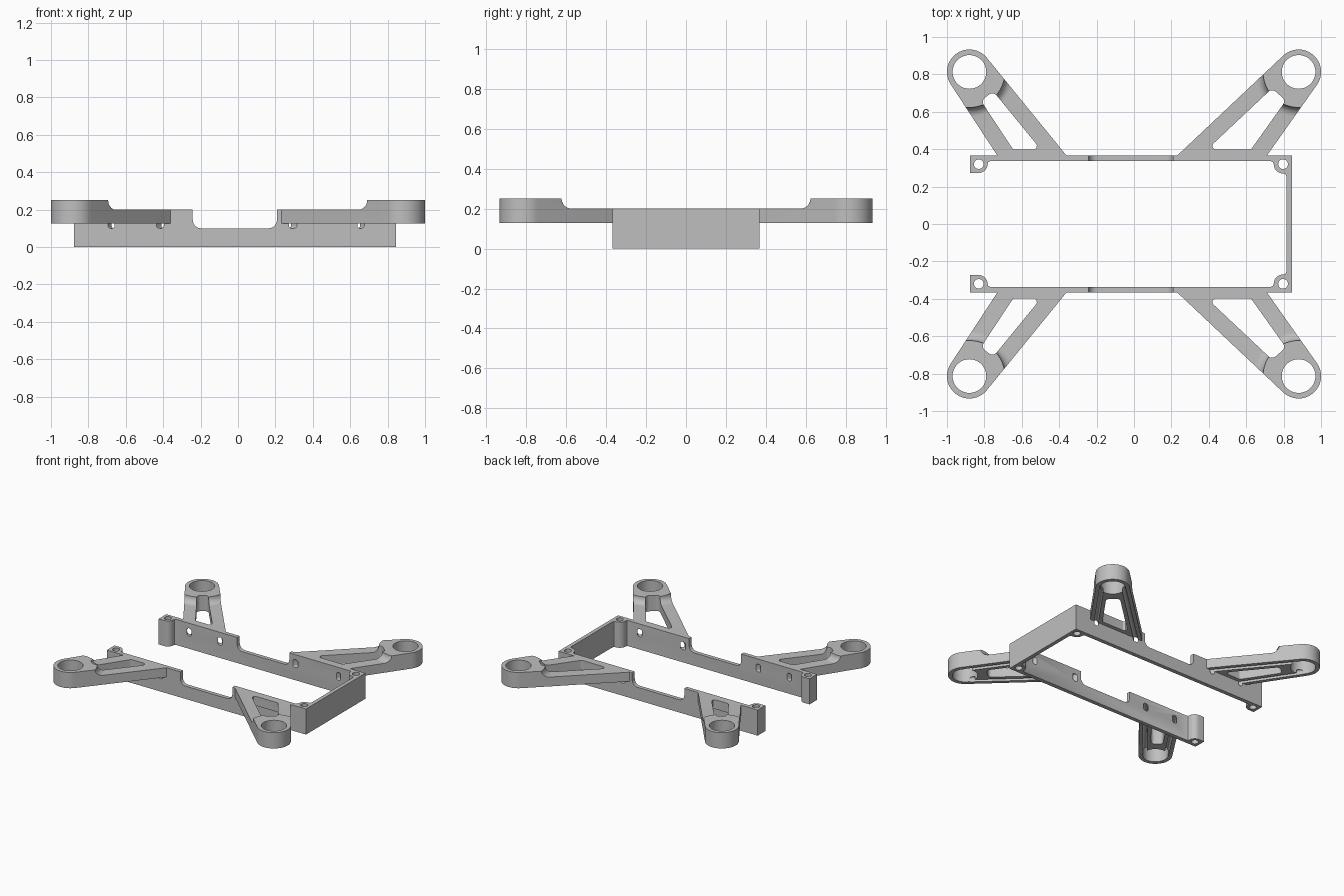
import bpy, bmesh, math
from mathutils import Vector

if "Cube" in bpy.data.objects:
    bpy.data.objects.remove(bpy.data.objects["Cube"])

grey = bpy.data.materials.new("light grey plastic")
grey.use_nodes = True
GREY = (0.52, 0.52, 0.52, 1)
grey.diffuse_color = GREY
grey.node_tree.nodes["Principled BSDF"].inputs["Base Color"].default_value = GREY

RAIL_Y, TOP, ARM_LOW, PAD_TOP = 0.367, 0.2, 0.127, 0.25
RING = Vector((0.88, 0.813))
RING_R, HOLE_R, STRUT = 0.12, 0.09, 0.087


def polar(angle, r=1.0, c=(0, 0)):
    return Vector((c[0] + r * math.cos(angle), c[1] + r * math.sin(angle)))


def arc(c, r, a, b, n):
    return [polar(a + (b - a) * i / n, r, c) for i in range(n + 1)]


def rounded(corners, n=6):
    """Fillet a closed list of (x, y, radius) corners."""
    pts = []
    for i, (x, y, r) in enumerate(corners):
        p = Vector((x, y))
        if r == 0:
            pts.append(p)
            continue
        a = (Vector(corners[i - 1][:2]) - p).normalized()
        b = (Vector(corners[(i + 1) % len(corners)][:2]) - p).normalized()
        half = a.angle(b) / 2
        c = p + (a + b).normalized() * (r / math.sin(half))
        s, e = (p + d * (r / math.tan(half)) - c for d in (a, b))
        pts += [c + s.lerp(e, k / n).normalized() * r for k in range(n + 1)]
    return pts


def finish(bm, name):
    bmesh.ops.recalc_face_normals(bm, faces=bm.faces)
    me = bpy.data.meshes.new(name)
    bm.to_mesh(me)
    bm.free()
    me.materials.append(grey)
    ob = bpy.data.objects.new(name, me)
    bpy.context.collection.objects.link(ob)
    return ob


def prism(name, pts, place, depth):
    """Extrude a 2D outline; place maps it into space."""
    bm = bmesh.new()
    face = bm.faces.new([bm.verts.new(place(p)) for p in pts])
    new = bmesh.ops.extrude_face_region(bm, geom=[face])["geom"]
    bmesh.ops.translate(bm, vec=depth, verts=[v for v in new if isinstance(v, bmesh.types.BMVert)])
    return finish(bm, name)


def upright(name, pts, z0, z1, sx=1, sy=1):
    return prism(name, pts, lambda p: Vector((sx * p.x, sy * p.y, z0)), Vector((0, 0, z1 - z0)))


def pad_step_cutter(sx, sy):
    """Revolved cutter leaving a raised pad with a concave foot."""
    prof = [Vector((0.19, 0.3))] + arc((0.24, 0.25), 0.05, math.pi, 1.5 * math.pi, 8)
    prof += [Vector((1.1, TOP)), Vector((1.1, 0.3))]
    bm = bmesh.new()
    verts = [bm.verts.new((p.x, 0, p.y)) for p in prof]
    edges = [bm.edges.new((verts[i - 1], verts[i])) for i in range(len(verts))]
    bmesh.ops.spin(bm, geom=verts + edges, cent=(0, 0, 0), axis=(0, 0, 1),
                   angle=2 * math.pi, steps=72)
    bmesh.ops.remove_doubles(bm, verts=bm.verts, dist=0.0001)
    bmesh.ops.translate(bm, vec=(sx * RING.x, sy * RING.y, 0), verts=bm.verts)
    return finish(bm, "pad_step_cutter")


def cut(ob, cutters):
    for c in cutters:
        c.hide_render = True
        mod = ob.modifiers.new("cut", "BOOLEAN")
        mod.operation, mod.solver, mod.object = "DIFFERENCE", "EXACT", c
    bpy.context.view_layer.update()
    me = bpy.data.meshes.new_from_object(ob.evaluated_get(bpy.context.evaluated_depsgraph_get()))
    ob.modifiers.clear()
    ob.data = me


def discard(obs):
    for o in obs:
        bpy.data.objects.remove(o)


def smooth(ob):
    bpy.ops.object.select_all(action="DESELECT")
    ob.select_set(True)
    bpy.context.view_layer.objects.active = ob
    bpy.ops.object.shade_smooth_by_angle(angle=math.radians(30))


def arm(name, sx, sy, near, far):
    """Forked motor arm; returns its wire channel cutters for the frame."""
    lines = []
    for x, side in ((near, 1), (far, -1)):
        base = Vector((x, RAIL_Y))
        d = RING - base
        lines.append((base, math.atan2(d.y, d.x) + side * math.asin(RING_R / d.length), side))
    a_near, a_far = lines[0][1], lines[1][1]
    axis = polar((a_near + a_far) / 2)

    # Outline from rail, round the motor ring, back to rail
    outline = [Vector((near, RAIL_Y - 0.002)), Vector((far, RAIL_Y - 0.002))]
    outline += arc(RING, RING_R, a_far - math.pi / 2, a_near + math.pi / 2, 32)
    body = upright(name, outline, ARM_LOW, PAD_TOP, sx, sy)

    # Pocket between the two struts, and a wire channel under each strut
    low, high, channels = [], [], []
    for base, ang, side in lines:
        d = polar(ang)
        inner = base + Vector((side * STRUT / math.sin(ang), 0))
        low.append(inner + d * (0.03 / d.y))
        high.append(inner + d * ((-0.16 - (inner - RING).dot(axis)) / d.dot(axis)))
        mid = base + Vector((side * STRUT / 2 / math.sin(ang), 0))
        start = mid - d * 0.1
        run = (RING - start).dot(d) - 0.03
        section = rounded([(-0.015, 0.1, 0.012), (0.015, 0.1, 0.012),
                           (0.015, 0.16, 0.012), (-0.015, 0.16, 0.012)], 4)
        channels.append(prism(
            "channel_cutter", section,
            lambda p: Vector((sx * (start.x - d.y * p.x), sy * (start.y + d.x * p.x), p.y)),
            Vector((sx * d.x, sy * d.y, 0)) * run))
    corners = [(*low[0], 0.02), (*low[1], 0.02), (*high[1], 0.028), (*high[0], 0.028)]
    pocket = upright("pocket_cutter", rounded(corners), 0, 0.4, sx, sy)
    bore = upright("bore_cutter", arc(RING, HOLE_R, 0, 2 * math.pi, 48)[:-1], 0, 0.4, sx, sy)
    step = pad_step_cutter(sx, sy)
    cut(body, [step, pocket, bore] + channels)
    discard([step, pocket, bore])
    smooth(body)
    return channels


# Four arms: the right pair is a narrower fork than the left pair
cutters = []
for sy, end in ((1, "back"), (-1, "front")):
    cutters += arm(end + "_left_arm", 1, sy, 0.23, 0.71)
    cutters += arm(end + "_right_arm", -1, sy, 0.36, 0.73)

# Open-ended frame: two rails, end wall and corner screw bosses in one outline
BOSS_Y, IN_Y = 0.32, 0.336
half = [Vector(p) for p in ((-0.877, RAIL_Y), (-0.877, 0.273))]
half += arc((-0.83, BOSS_Y), 0.047, -math.pi / 2, 0, 8)
half += [Vector(p) for p in ((-0.779, 0.331), (-0.768, IN_Y), (0.732, IN_Y), (0.743, 0.331))]
half += arc((0.797, BOSS_Y), 0.05, math.pi, 1.5 * math.pi, 8)
half += [Vector(p) for p in ((0.81, 0.266), (0.815, 0.253))]
outline = half + [Vector((p.x, -p.y)) for p in reversed(half)]
outline += [Vector((0.845, -RAIL_Y)), Vector((0.845, RAIL_Y))]
frame = upright("frame", outline, 0, TOP)

# Wide notch through both rails, and the screw holes
notch = rounded([(-0.242, 0.3, 0), (-0.242, 0.1, 0.045), (0.208, 0.1, 0.045), (0.208, 0.3, 0)], 8)
cutters.append(prism("notch_cutter", notch, lambda p: Vector((p.x, -0.5, p.y)), Vector((0, 1, 0))))
for x in (-0.83, 0.797):
    for y in (-BOSS_Y, BOSS_Y):
        hole = arc((x, y), 0.026, 0, 2 * math.pi, 24)[:-1]
        cutters.append(upright("screw_hole_cutter", hole, -0.1, 0.4))
cut(frame, cutters)
discard(cutters)
smooth(frame)
